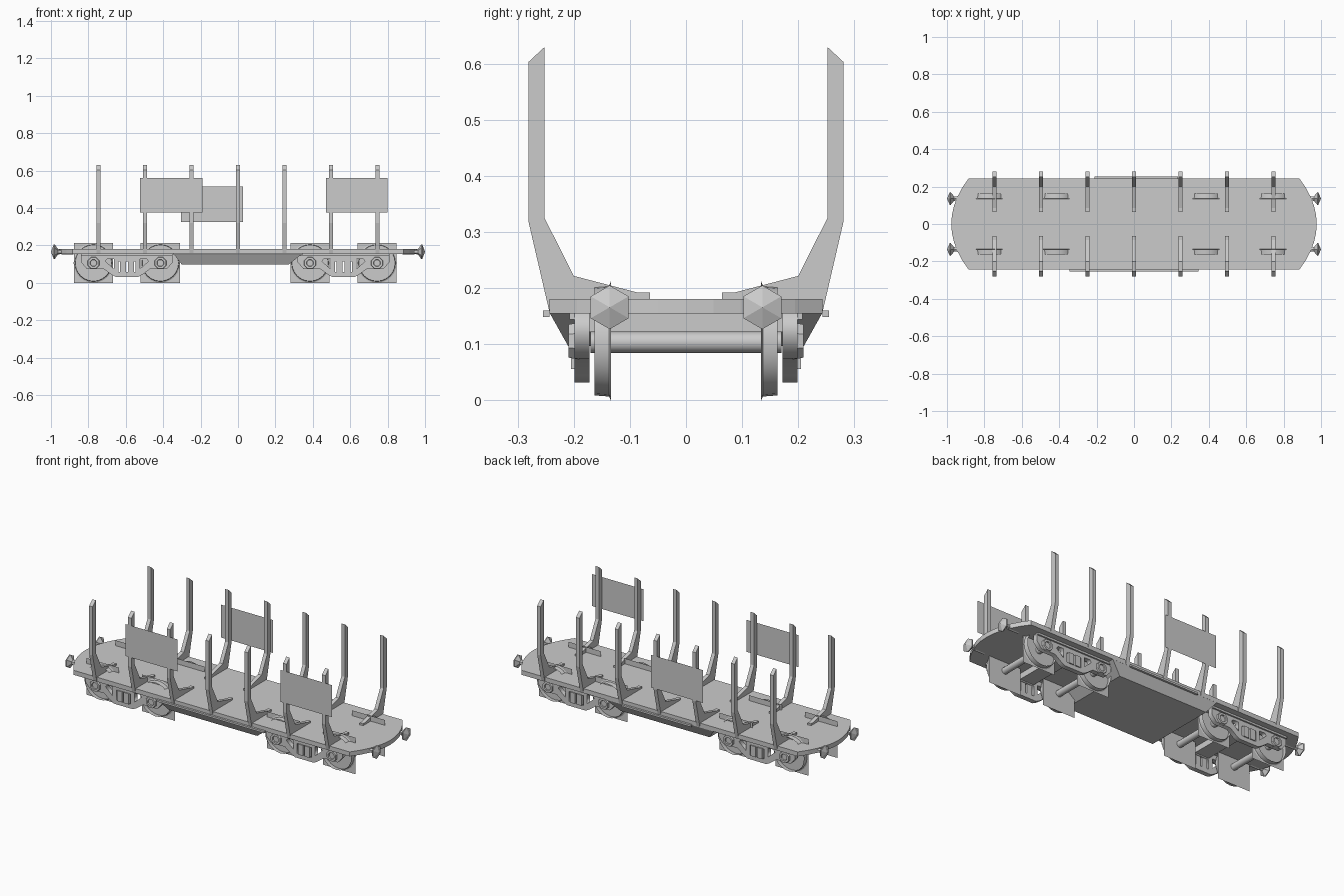
import bpy, bmesh, math
from mathutils import Matrix, Vector

if "Cube" in bpy.data.objects:
    bpy.data.objects.remove(bpy.data.objects["Cube"])


def finish(name, bm, smooth=False):
    bmesh.ops.recalc_face_normals(bm, faces=bm.faces)
    me = bpy.data.meshes.new(name)
    bm.to_mesh(me)
    bm.free()
    ob = bpy.data.objects.new(name, me)
    bpy.context.collection.objects.link(ob)
    if smooth:
        bpy.ops.object.select_all(action='DESELECT')
        ob.select_set(True)
        bpy.context.view_layer.objects.active = ob
        bpy.ops.object.shade_smooth_by_angle(angle=math.radians(40))
    return ob


def prism(name, pts, to3d, lo, hi):
    """Extrude a 2D outline from lo to hi; to3d maps (u, v, depth) to a position."""
    bm = bmesh.new()
    a = [bm.verts.new(to3d(u, v, lo)) for u, v in pts]
    b = [bm.verts.new(to3d(u, v, hi)) for u, v in pts]
    bm.faces.new(a)
    bm.faces.new(b)
    for i in range(len(pts)):
        j = (i + 1) % len(pts)
        bm.faces.new((a[i], a[j], b[j], b[i]))
    return finish(name, bm)


def box(name, x0, x1, y0, y1, z0, z1):
    return prism(name, [(x0, y0), (x1, y0), (x1, y1), (x0, y1)],
                 lambda u, v, d: (u, v, d), z0, z1)


def panel(name, x0, x1, y, z0, z1):
    bm = bmesh.new()
    bm.faces.new([bm.verts.new(p) for p in
                  ((x0, y, z0), (x1, y, z0), (x1, y, z1), (x0, y, z1))])
    return finish(name, bm)


def lathe(name, profile, n, axis, center, smooth=True, phase=0.0):
    """Revolve (distance along axis, radius) points around X or Y."""
    bm = bmesh.new()
    c = Vector(center)
    rings = []
    for d, r in profile:
        ring = []
        for i in range(n):
            t = phase + 2 * math.pi * i / n
            u, v = r * math.cos(t), r * math.sin(t)
            ring.append(bm.verts.new(c + Vector((d, u, v) if axis == 'X' else (u, d, v))))
        rings.append(ring)
    for p, q in zip(rings, rings[1:]):
        for i in range(n):
            j = (i + 1) % n
            bm.faces.new((p[i], p[j], q[j], q[i]))
    bmesh.ops.remove_doubles(bm, verts=bm.verts, dist=1e-5)
    return finish(name, bm, smooth)


def plate_with_holes(name, loops, cx, y0, y1):
    """Filled outline with cut-outs, standing in the XZ plane."""
    cu = bpy.data.curves.new(name, 'CURVE')
    cu.dimensions = '2D'
    cu.fill_mode = 'BOTH'
    cu.extrude = (y1 - y0) / 2
    for loop in loops:
        sp = cu.splines.new('POLY')
        sp.points.add(len(loop) - 1)
        for p, (x, z) in zip(sp.points, loop):
            p.co = (x, z, 0, 1)
        sp.use_cyclic_u = True
    tmp = bpy.data.objects.new(name + "_curve", cu)
    bpy.context.collection.objects.link(tmp)
    dg = bpy.context.evaluated_depsgraph_get()
    me = bpy.data.meshes.new_from_object(tmp.evaluated_get(dg))
    bpy.data.objects.remove(tmp)
    me.transform(Matrix.Translation((cx, (y0 + y1) / 2, 0)) @ Matrix.Rotation(math.pi / 2, 4, 'X'))
    ob = bpy.data.objects.new(name, me)
    bpy.context.collection.objects.link(ob)


# Deck with bowed ends
arc = [(0.885 + 0.092 * (1 - (y / 0.243) ** 2), y)
       for y in [0.243 * k / 5 for k in range(-5, 6)]]
prism("deck", arc + [(-x, -y) for x, y in arc], lambda u, v, d: (u, v, d), 0.155, 0.181)

# Tapered belly under the middle
bm = bmesh.new()
top = [bm.verts.new((x, y, 0.156)) for x, y in
       ((-0.345, -0.243), (0.345, -0.243), (0.345, 0.243), (-0.345, 0.243))]
bot = [bm.verts.new((x, y, 0.097)) for x, y in
       ((-0.30, -0.21), (0.27, -0.21), (0.27, 0.21), (-0.30, 0.21))]
bm.faces.new(top)
bm.faces.new(bot)
for i in range(4):
    j = (i + 1) % 4
    bm.faces.new((top[i], top[j], bot[j], bot[i]))
finish("belly", bm)

# Thin rails along the deck edges
box("front_edge_rail", -0.345, 0.345, -0.255, -0.243, 0.149, 0.160)
box("back_edge_rail", -0.21, 0.235, 0.243, 0.255, 0.149, 0.160)

# Side stakes with wide feet
stake = [(0.243, 0.156), (0.281, 0.32), (0.281, 0.603), (0.252, 0.63), (0.252, 0.325),
         (0.20, 0.222), (0.085, 0.192), (0.064, 0.192), (0.064, 0.156)]
for k in range(-3, 4):
    x = k * 0.2485
    for s in (-1, 1):
        prism("stake", stake, lambda u, v, d: (d, s * u, v), x - 0.011, x + 0.011)

# Flat boards hung outside the stakes
panel("front_board_left", -0.525, -0.19, -0.282, 0.375, 0.56)
panel("front_board_right", 0.47, 0.80, -0.282, 0.375, 0.56)
panel("back_board", -0.305, 0.028, 0.282, 0.325, 0.515)

# Buffers: shaft and six-sided head
for sx in (-1, 1):
    for y in (-0.136, 0.136):
        prof = [(0.88, 0), (0.88, 0.015), (0.94, 0.015), (0.945, 0.012), (0.962, 0.014),
                (0.980, 0.039), (0.985, 0.039), (1.0, 0)]
        lathe("buffer", [(sx * d, r) for d, r in prof], 6, 'X', (0, y, 0.166),
              False, math.pi / 6)

# Bogies
half = [(0.06, 0.032), (0.085, 0.045), (0.125, 0.075), (0.215, 0.075), (0.245, 0.11), (0.245, 0.156)]
outline = half + [(-x, z) for x, z in reversed(half)]
window = [(-0.045, 0.058), (0.045, 0.058), (0.045, 0.115), (-0.045, 0.115)]
slot = [(0.07, 0.075), (0.115, 0.115), (0.105, 0.128), (0.07, 0.128)]
slot_l = [(-x, z) for x, z in slot]
for cx in (-0.594, 0.564):
    box("bolster", cx - 0.045, cx + 0.045, -0.172, 0.172, 0.122, 0.156)
    for s in (-1, 1):
        a, b = sorted((s * 0.172, s * 0.199))
        plate_with_holes("bogie_side_frame", [outline, window, slot, slot_l], cx, a, b)
        a, b = sorted((s * 0.172, s * 0.208))
        box("frame_top_flange", cx - 0.245, cx + 0.245, a, b, 0.144, 0.156)
        a, b = sorted((s * 0.176, s * 0.205))
        for dx in (-0.021, 0.021):
            box("spring", cx + dx - 0.016, cx + dx + 0.016, a, b, 0.056, 0.117)
    for dx in (-0.179, 0.179):
        wx = cx + dx
        # Axle, wheel treads, square wheel faces and axle boxes
        lathe("axle", [(-0.17, 0), (-0.17, 0.019), (0.17, 0.019), (0.17, 0)], 12, 'Y', (wx, 0, 0.104))
        for s in (-1, 1):
            lathe("wheel_tread", [(s * 0.134, 0.106), (s * 0.137, 0.099), (s * 0.163, 0.097)],
                  24, 'Y', (wx, 0, 0.106))
            panel("wheel_face", wx - 0.105, wx + 0.105, s * 0.134, 0.0, 0.212)
            lathe("axle_box", [(s * 0.19, 0.036), (s * 0.209, 0.032), (s * 0.209, 0.02),
                               (s * 0.202, 0.018), (s * 0.202, 0)],
                  8, 'Y', (wx, 0, 0.106), False, math.pi / 8)
